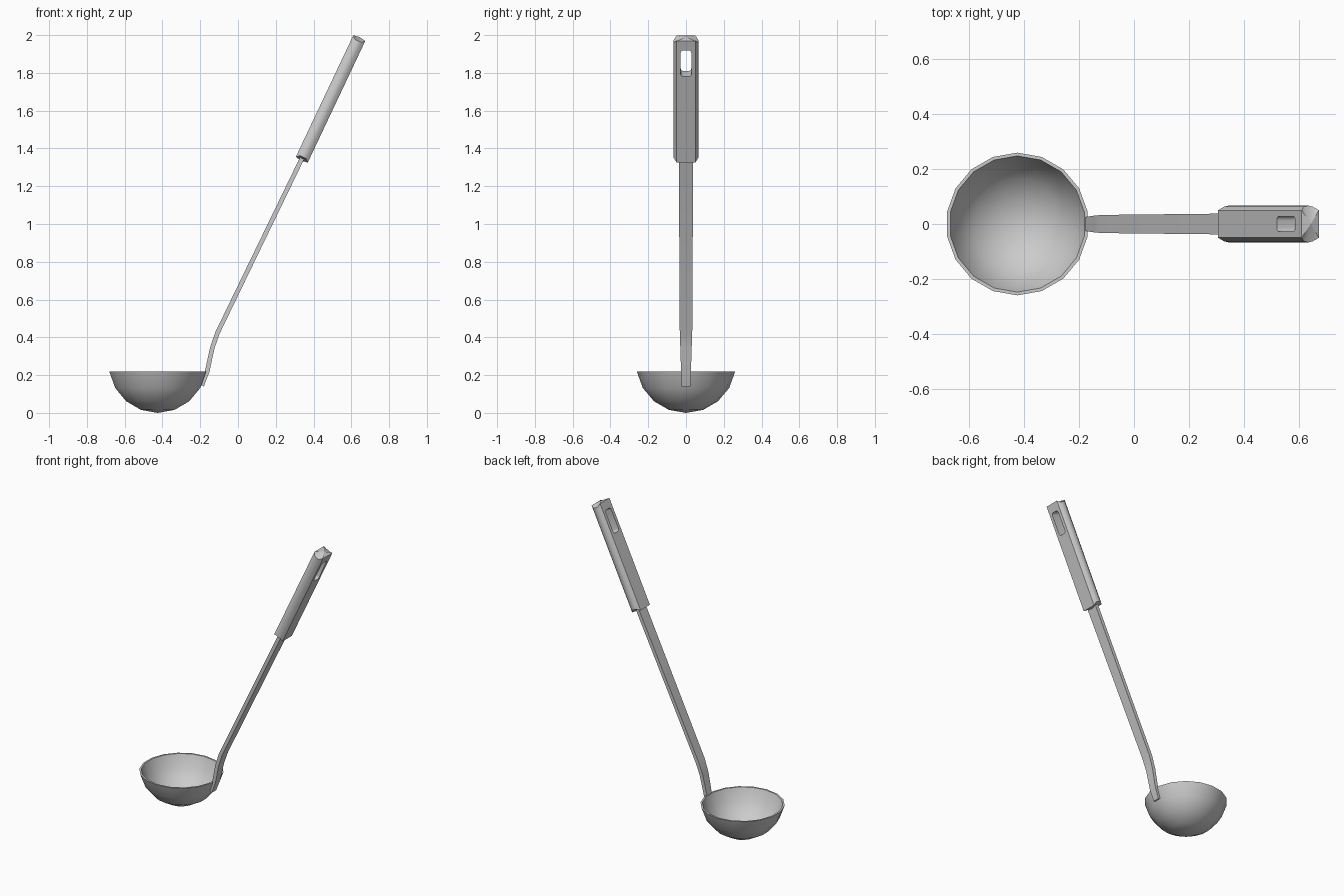
import bpy, bmesh, math
from mathutils import Vector, Matrix

if "Cube" in bpy.data.objects:
    bpy.data.objects.remove(bpy.data.objects["Cube"])

steel = bpy.data.materials.new("brushed_steel_grey")
steel.use_nodes = True
steel.diffuse_color = (0.6, 0.6, 0.6, 1)
steel.node_tree.nodes["Principled BSDF"].inputs["Base Color"].default_value = (0.6, 0.6, 0.6, 1)


def make_object(name, bm, smooth=30):
    bmesh.ops.recalc_face_normals(bm, faces=bm.faces)
    mesh = bpy.data.meshes.new(name)
    bm.to_mesh(mesh)
    bm.free()
    mesh.materials.append(steel)
    obj = bpy.data.objects.new(name, mesh)
    bpy.context.collection.objects.link(obj)
    bpy.ops.object.select_all(action='DESELECT')
    obj.select_set(True)
    bpy.context.view_layer.objects.active = obj
    if smooth:
        bpy.ops.object.shade_smooth_by_angle(angle=math.radians(smooth))
    return obj


def loft(bm, rings):
    """Skin matching closed rings of points and cap both ends."""
    loops = [[bm.verts.new(p) for p in ring] for ring in rings]
    n = len(loops[0])
    for a, b in zip(loops, loops[1:]):
        for i in range(n):
            j = (i + 1) % n
            bm.faces.new((a[i], a[j], b[j], b[i]))
    return loops


# Bowl: an outer and inner spherical cap joined by a flat rim
SIDES, RADIUS, WALL = 18, 0.264, 0.012
bm = bmesh.new()
rim = RADIUS * (1 - math.cos(math.radians(80)))
outer = [(RADIUS * math.sin(math.radians(a)), RADIUS * (1 - math.cos(math.radians(a))))
         for a in (20, 40, 60, 80)]
inner = [(r * (1 - WALL / RADIUS), rim - (rim - z) * (rim - WALL) / rim) for r, z in reversed(outer)]
rings = []
for r, z in outer + inner:
    rings.append([(-0.425 + r * math.cos(t), r * math.sin(t), z)
                  for t in (math.radians(10 + 360 * i / SIDES) for i in range(SIDES))])
loops = loft(bm, rings)
for loop, z in ((loops[0], 0), (loops[-1], WALL)):
    pole = bm.verts.new((-0.425, 0, z))
    for i in range(SIDES):
        bm.faces.new((loop[i], loop[(i + 1) % SIDES], pole))
make_object("bowl", bm)

# Neck: flat strap following a bent path (x, z, half width)
path = [(-0.192, 0.145, 0.023), (-0.163, 0.22, 0.026), (-0.136, 0.345, 0.030),
        (-0.108, 0.425, 0.033), (0.345, 1.36, 0.038)]
bm = bmesh.new()
rings = []
for i, (x, z, w) in enumerate(path):
    a, b = path[max(i - 1, 0)], path[min(i + 1, len(path) - 1)]
    side = Vector((b[1] - a[1], 0, a[0] - b[0])).normalized() * 0.012
    c = Vector((x, 0, z))
    rings.append([c + side * s + Vector((0, w * t, 0))
                  for s, t in ((1, 1), (1, -1), (-1, -1), (-1, 1))])
loops = loft(bm, rings)
bm.faces.new(loops[0])
bm.faces.new(loops[-1])
make_object("neck", bm)

# Grip: flat faces with rounded sides, ends slightly crowned
TILT, LENGTH = math.radians(25.3), 0.712
place = Matrix.Translation((0.642, 0, 1.984)) @ Matrix.Rotation(TILT, 4, 'Y')
half = [(0.035, 0.050), (0.018, 0.063), (0, 0.067), (-0.018, 0.063), (-0.035, 0.050)]
section = half + [(x, -y) for x, y in reversed(half)]
bm = bmesh.new()
rings = []
for end, sign in ((-LENGTH, 1), (0, -1)):
    rings.append([(x, y, end + sign * (0.016 if abs(y) > 0.055 else 0)) for x, y in section])
loops = loft(bm, rings)
for loop, z in ((loops[0], -LENGTH - 0.006), (loops[-1], 0.006)):
    mid = bm.verts.new((0, 0, z))
    for i in range(len(loop)):
        bm.faces.new((loop[i], loop[(i + 1) % len(loop)], mid))
bm.transform(place)
grip = make_object("grip", bm, 0)

# Hanging slot cut through the grip
bm = bmesh.new()
bmesh.ops.create_cube(bm, size=1, matrix=Matrix.Diagonal((0.2, 0.056, 0.154, 1)))
edges = [e for e in bm.edges if abs(e.verts[0].co.x - e.verts[1].co.x) > 0.1]
bmesh.ops.bevel(bm, geom=edges, offset=0.014, segments=3, profile=0.5, affect='EDGES')
bm.transform(place @ Matrix.Translation((0, 0, -0.132)))
cutter = make_object("slot_cutter", bm, 0)
cutter.hide_render = True

bpy.ops.object.select_all(action='DESELECT')
grip.select_set(True)
bpy.context.view_layer.objects.active = grip
cut = grip.modifiers.new("slot", 'BOOLEAN')
cut.operation = 'DIFFERENCE'
cut.solver = 'EXACT'
cut.object = cutter
bpy.ops.object.modifier_apply(modifier=cut.name)
bpy.data.objects.remove(cutter)
bpy.ops.object.shade_smooth_by_angle(angle=math.radians(32))
